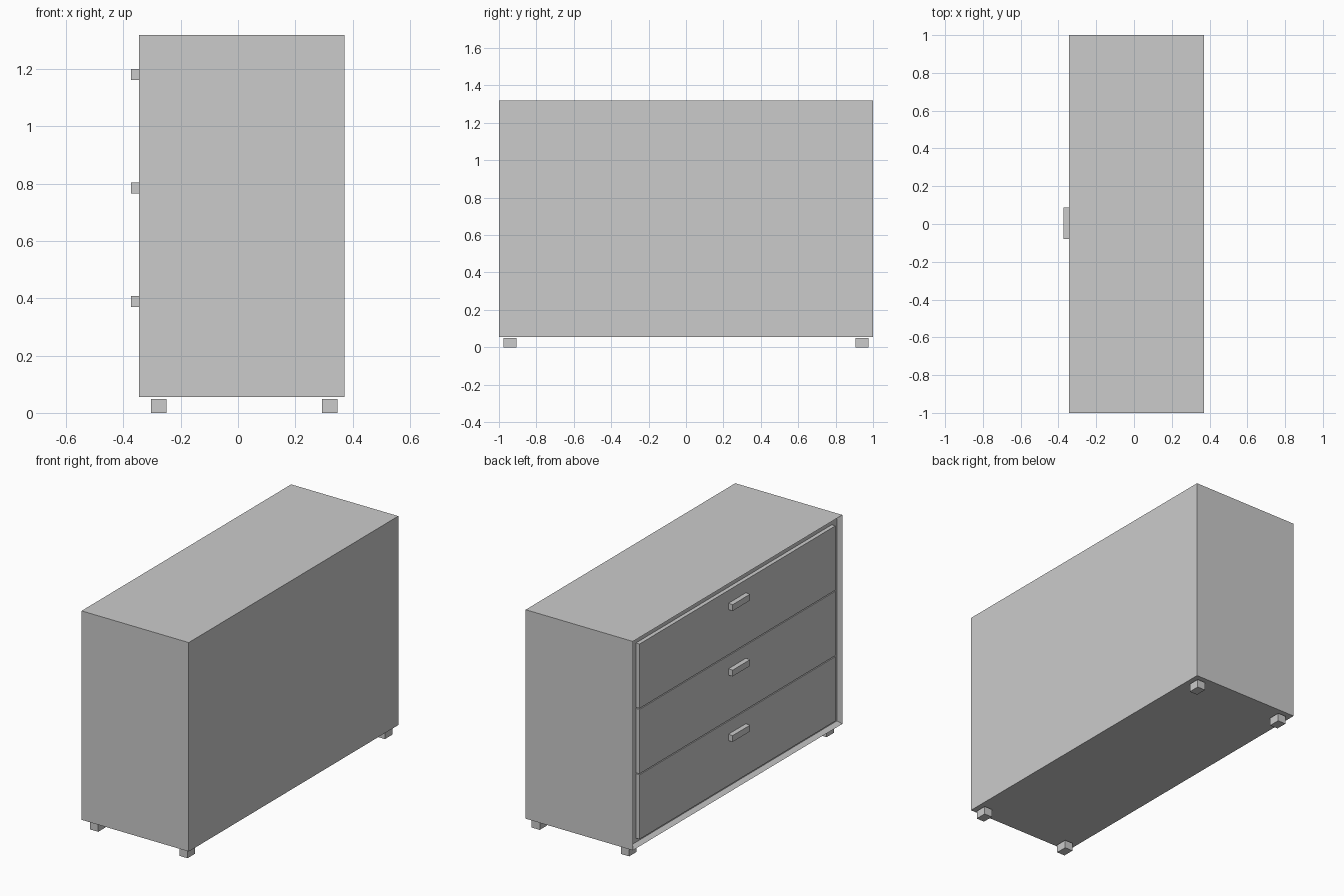
import bpy
import bmesh
from mathutils import Vector

if "Cube" in bpy.data.objects:
    bpy.data.objects.remove(bpy.data.objects["Cube"])

X0, X1 = -0.345, 0.371      # drawer face / back of the cabinet
Z0, Z1 = 0.056, 1.318       # underside / top of the cabinet


def finish(name, bm):
    mesh = bpy.data.meshes.new(name)
    bm.to_mesh(mesh)
    bm.free()
    obj = bpy.data.objects.new(name, mesh)
    bpy.context.collection.objects.link(obj)
    return obj


def box_bm(lo, hi):
    lo, hi = Vector(lo), Vector(hi)
    bm = bmesh.new()
    bmesh.ops.create_cube(bm, size=1)
    bmesh.ops.scale(bm, vec=hi - lo, verts=bm.verts)
    bmesh.ops.translate(bm, vec=(lo + hi) / 2, verts=bm.verts)
    return bm


def box(name, lo, hi):
    return finish(name, box_bm(lo, hi))


# Cabinet: a box with a shallow recess sunk into the drawer side
bm = box_bm((X0, -1, Z0), (X1, 1, Z1))
bm.normal_update()
front = min(bm.faces, key=lambda f: f.calc_center_median().x)
bmesh.ops.inset_region(bm, faces=[front], thickness=0.025)
bmesh.ops.translate(bm, vec=(0.025, 0, 0), verts=front.verts)
finish("cabinet", bm)

# Three drawers with a bar handle near the top of each
bottom, pitch, gap = 0.098, 0.395, 0.006
for i, label in enumerate(("bottom", "middle", "top")):
    z = bottom + i * pitch
    box(label + "_drawer", (X0 + 0.001, -0.935, z),
        (X0 + 0.03, 0.935, z + pitch - gap))
    hz = 0.389 + i * 0.3955
    box(label + "_handle", (X0 - 0.028, -0.08, hz - 0.019),
        (X0 + 0.002, 0.087, hz + 0.019))

# Four block feet, set slightly below the cabinet
for xl, x in (("front", -0.277), ("back", 0.32)):
    for yl, y in (("right", -0.942), ("left", 0.942)):
        box(f"{xl}_{yl}_foot", (x - 0.027, y - 0.035, 0),
            (x + 0.027, y + 0.035, 0.049))
